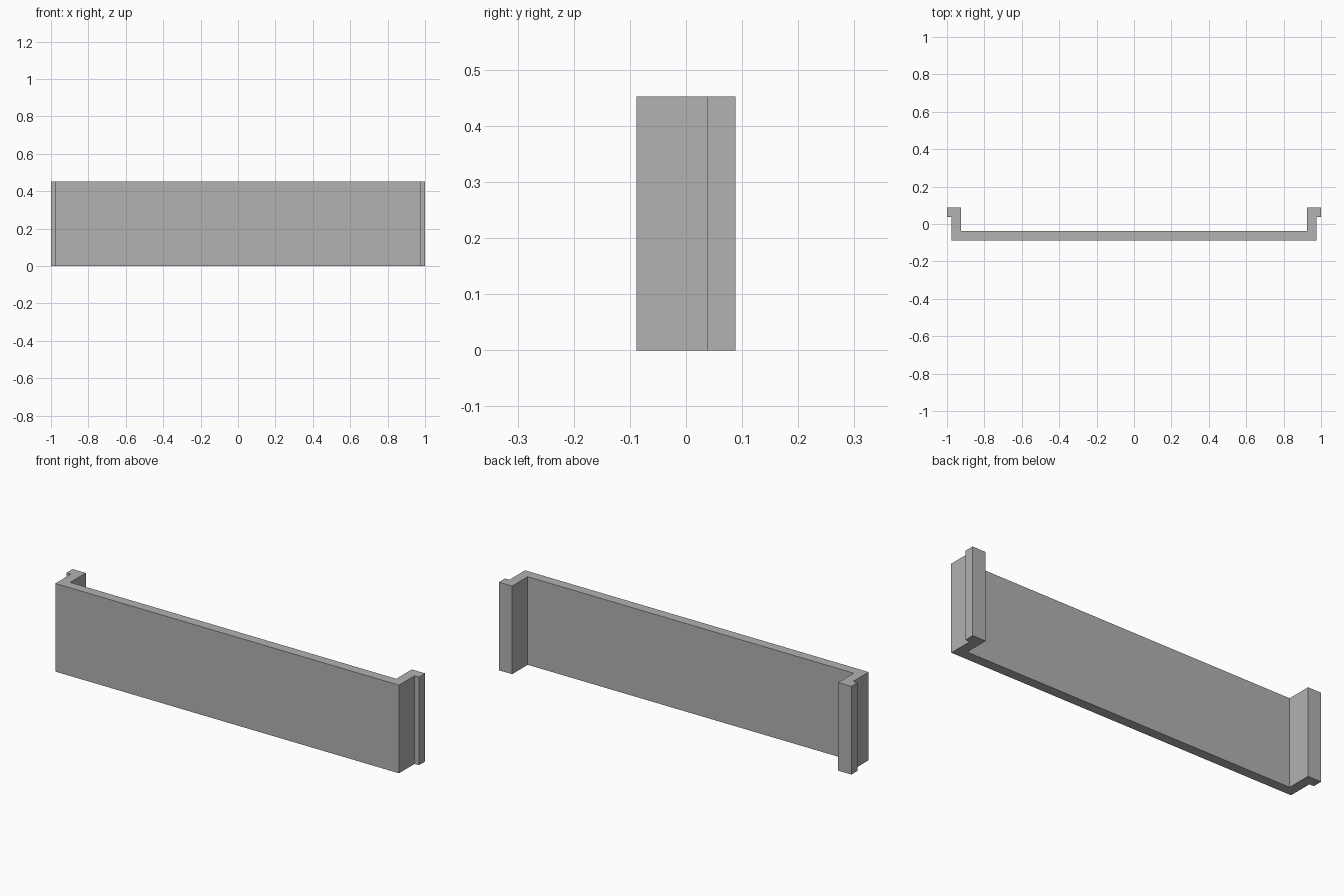
import bpy
import bmesh

cube = bpy.data.objects.get("Cube")
if cube:
    bpy.data.objects.remove(cube, do_unlink=True)

HEIGHT = 0.452
FRONT, BACK = -0.088, 0.088
WALL = 0.05

# Plain grey finish
grey = bpy.data.materials.new("plain grey")
grey.use_nodes = True
color = (0.445, 0.445, 0.445, 1)
grey.diffuse_color = color
grey.node_tree.nodes["Principled BSDF"].inputs["Base Color"].default_value = color

# Left half of the channel outline: panel, return wall and outward lip
outer, inner, lip = 0.975, 0.925, 1.0
half = [(outer, FRONT), (outer, BACK - WALL), (lip, BACK - WALL),
        (lip, BACK), (inner, BACK), (inner, FRONT + WALL)]
outline = half + [(-x, y) for x, y in reversed(half)]

# Extrude the whole outline upward as one solid
bm = bmesh.new()
base = bm.faces.new([bm.verts.new((x, y, 0)) for x, y in outline])
result = bmesh.ops.extrude_face_region(bm, geom=[base], use_keep_orig=True)
top = [g for g in result["geom"] if isinstance(g, bmesh.types.BMVert)]
bmesh.ops.translate(bm, verts=top, vec=(0, 0, HEIGHT))
bmesh.ops.recalc_face_normals(bm, faces=bm.faces)

mesh = bpy.data.meshes.new("channel_panel")
bm.to_mesh(mesh)
bm.free()
mesh.materials.append(grey)
panel = bpy.data.objects.new("channel_panel", mesh)
bpy.context.collection.objects.link(panel)
